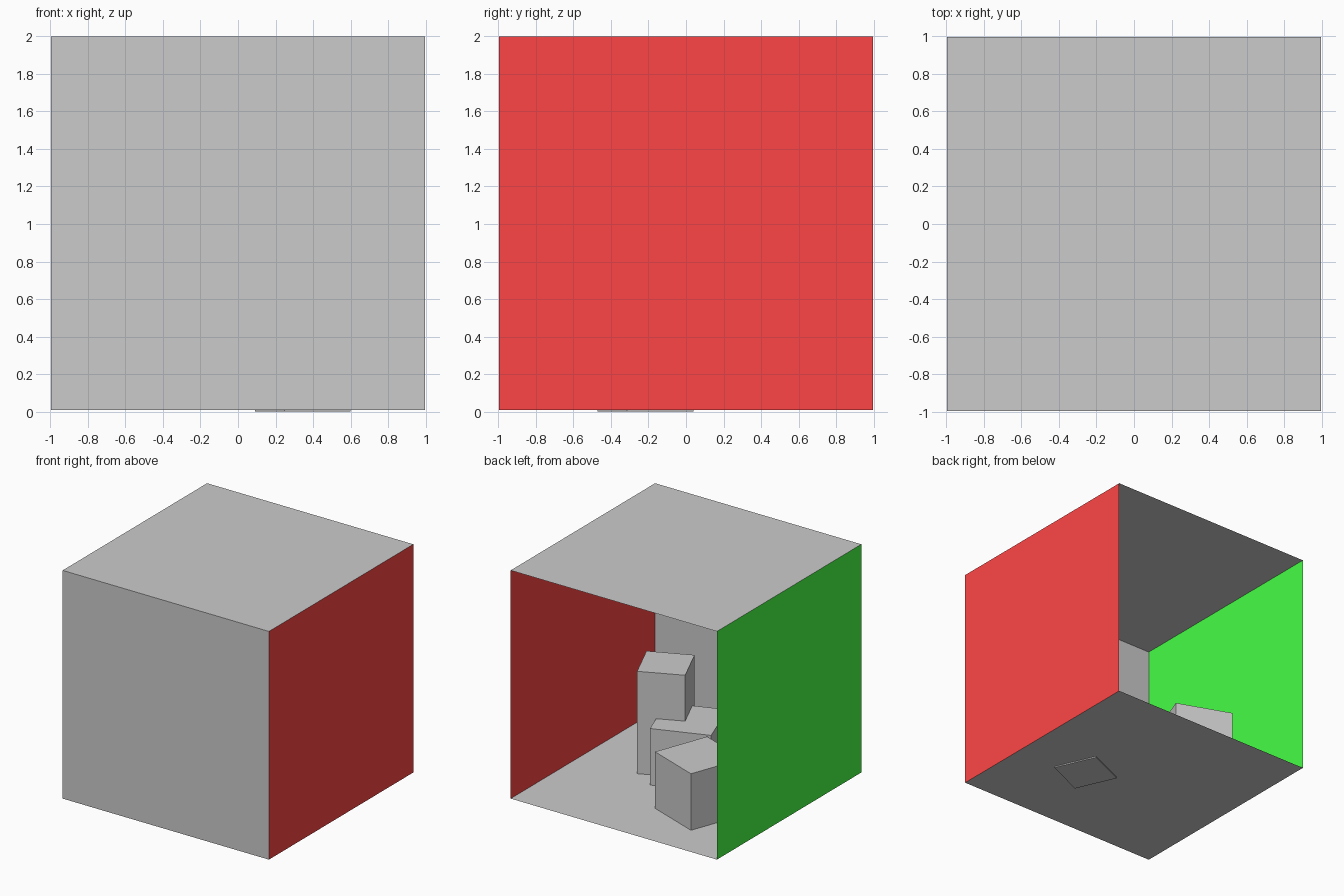
import bpy
from math import radians, pi

if "Cube" in bpy.data.objects:
    bpy.data.objects.remove(bpy.data.objects["Cube"])

H = 0.995          # half width of the room
FLOOR, TOP = 0.01, 2.0
MID = (FLOOR + TOP) / 2


def paint(obj, name, rgb):
    mat = bpy.data.materials.new(name)
    mat.diffuse_color = (*rgb, 1)
    mat.use_nodes = True
    mat.node_tree.nodes["Principled BSDF"].inputs["Base Color"].default_value = mat.diffuse_color
    obj.data.materials.append(mat)


def panel(name, loc, rot):
    # thin single-sided sheet facing into the room
    bpy.ops.mesh.primitive_plane_add(size=2 * H, location=loc, rotation=rot)
    obj = bpy.context.object
    obj.name = name
    return obj


def block(name, x, y, width, z0, z1, angle):
    bpy.ops.mesh.primitive_cube_add(size=1, location=(x, y, (z0 + z1) / 2),
                                    rotation=(0, 0, radians(angle)))
    obj = bpy.context.object
    obj.name = name
    obj.scale = (width, width, z1 - z0)
    return obj


# Room, open at the back
panel("floor", (0, 0, FLOOR), (0, 0, 0))
panel("ceiling", (0, 0, TOP), (pi, 0, 0))
panel("front_wall", (0, -H, MID), (-pi / 2, 0, 0))
paint(panel("right_wall", (H, 0, MID), (0, -pi / 2, 0)), "red", (1, 0.06, 0.06))
paint(panel("left_wall", (-H, 0, MID), (0, pi / 2, 0)), "green", (0.06, 1, 0.06))

# Blocks on the floor; the tall one pokes slightly through it
block("tall_block", 0.345, -0.215, 0.387, 0.0, 0.903, 23.9)
block("middle_cube", 0.089, -0.165, 0.5, FLOOR, 0.503, 20)
block("near_cube", -0.365, 0.342, 0.5, FLOOR, 0.503, -20.4)
